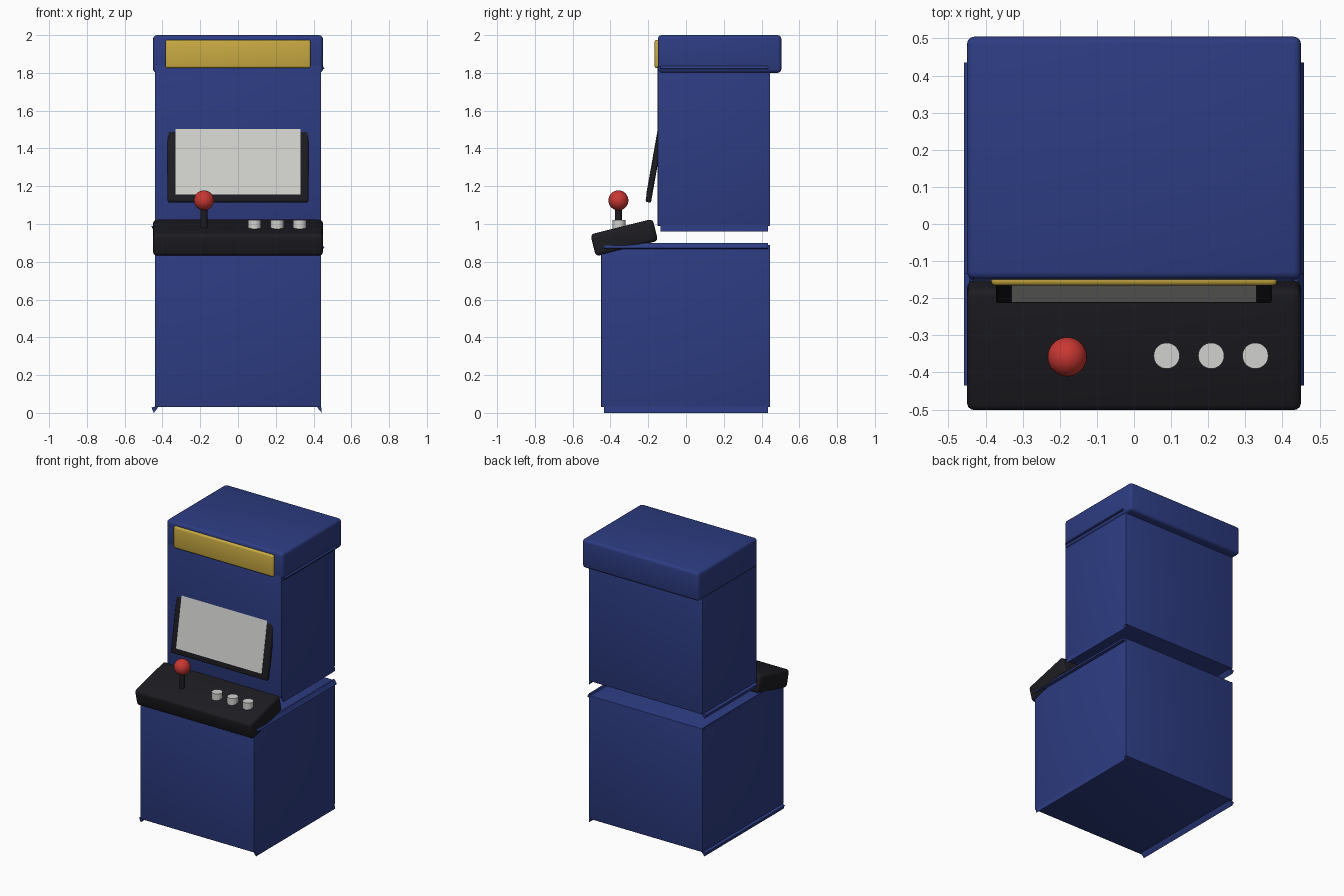
import bpy, bmesh, math
from mathutils import Matrix

if "Cube" in bpy.data.objects:
    bpy.data.objects.remove(bpy.data.objects["Cube"])


def mat(name, rgb):
    m = bpy.data.materials.new(name)
    m.diffuse_color = (*rgb, 1)
    m.use_nodes = True
    m.node_tree.nodes["Principled BSDF"].inputs["Base Color"].default_value = m.diffuse_color
    return m


BLUE = mat("cabinet_blue", (0.026, 0.045, 0.223))
GOLD = mat("marquee_gold", (0.58, 0.40, 0.055))
BLACK = mat("trim_black", (0.012, 0.012, 0.016))
RED = mat("ball_red", (0.58, 0.038, 0.032))
PALE = mat("pale_grey", (0.64, 0.64, 0.62))


def finish(name, bm, material):
    bmesh.ops.recalc_face_normals(bm, faces=bm.faces)
    me = bpy.data.meshes.new(name)
    bm.to_mesh(me)
    bm.free()
    me.materials.append(material)
    ob = bpy.data.objects.new(name, me)
    bpy.context.collection.objects.link(ob)
    bpy.ops.object.select_all(action='DESELECT')
    bpy.context.view_layer.objects.active = ob
    ob.select_set(True)
    bpy.ops.object.shade_smooth_by_angle(angle=math.radians(35))
    return ob


def box(name, center, size, material, bevel=0.0, tilt=0.0):
    bm = bmesh.new()
    bmesh.ops.create_cube(bm, size=1, matrix=Matrix.Diagonal((*size, 1)))
    if bevel:
        bmesh.ops.bevel(bm, geom=bm.edges[:], offset=bevel, segments=3,
                        profile=0.5, affect='EDGES')
    bm.transform(Matrix.Translation(center) @ Matrix.Rotation(math.radians(tilt), 4, 'X'))
    return finish(name, bm, material)


def rod(name, x, y, z0, z1, r, material):
    bm = bmesh.new()
    bmesh.ops.create_cone(bm, cap_ends=True, segments=32, radius1=r, radius2=r,
                          depth=z1 - z0, matrix=Matrix.Translation((x, y, (z0 + z1) / 2)))
    return finish(name, bm, material)


def lip(name, profile, y0, y1):
    # x-z outline stretched from y0 to y1, tapering in at the ends
    bm = bmesh.new()
    f = bm.faces.new([bm.verts.new((x, y0, z)) for x, z in profile])
    ext = bmesh.ops.extrude_face_region(bm, geom=[f])
    vs = [v for v in ext['geom'] if isinstance(v, bmesh.types.BMVert)]
    bmesh.ops.translate(bm, verts=vs, vec=(0, y1 - y0, 0))
    return finish(name, bm, BLUE)


# Two cabinet blocks, separated by an open gap
blocks = (("lower", -0.45, 0.0, 0.90), ("upper", -0.15, 0.96, 1.85))
for name, front, z0, z1 in blocks:
    depth = 0.445 - front
    box(name + "_cabinet", (0, (front + 0.445) / 2, (z0 + z1) / 2 + 0.01),
        (0.88, depth, z1 - z0 - 0.04), BLUE, 0.004)
    # Flared lips running along the side edges
    a, b = front + 0.015, 0.435
    lip(name + "_right_top_lip",
        [(0.42, z1 - 0.02), (0.43, z1), (0.442, z1), (0.458, z1 - 0.028), (0.438, z1 - 0.032)], a, b)
    lip(name + "_left_bottom_lip",
        [(-0.42, z0 + 0.035), (-0.43, z0 + 0.02), (-0.446, z0), (-0.458, z0 + 0.028),
         (-0.438, z0 + 0.034)], a, b)
    lip(name + "_right_bottom_lip",
        [(0.42, z0 + 0.035), (0.42, z0 + 0.028), (0.444, z0), (0.44, z0 + 0.035)], a, b)
    lip(name + "_left_top_lip",
        [(-0.42, z1 - 0.035), (-0.42, z1 - 0.02), (-0.444, z1), (-0.44, z1 - 0.035)], a, b)

# Top box and marquee
box("top_box", (0, 0.178, 1.90), (0.90, 0.654, 0.20), BLUE, 0.02)
box("marquee", (0, -0.148, 1.90), (0.77, 0.036, 0.15), GOLD, 0.012)

# Screen leaning back into the cabinet
box("screen_bezel", (0, -0.157, 1.361), (0.745, 0.03, 0.50), BLACK, 0.01, -10)
box("screen", (0, -0.168, 1.377), (0.66, 0.008, 0.45), PALE, 0, -10)

# Sloping control panel
box("control_panel", (0, -0.327, 0.928), (0.90, 0.34, 0.12), BLACK, 0.02, 14)

# Joystick
rod("joystick_shaft", -0.18, -0.358, 0.95, 1.10, 0.018, BLACK)
bm = bmesh.new()
bmesh.ops.create_uvsphere(bm, u_segments=32, v_segments=16, radius=0.053,
                          matrix=Matrix.Translation((-0.18, -0.358, 1.125)))
finish("joystick_ball", bm, RED)

# Buttons
for i, x in enumerate((0.088, 0.208, 0.327)):
    rod("button_%d" % (i + 1), x, -0.355, 0.965, 1.022, 0.035, PALE)
